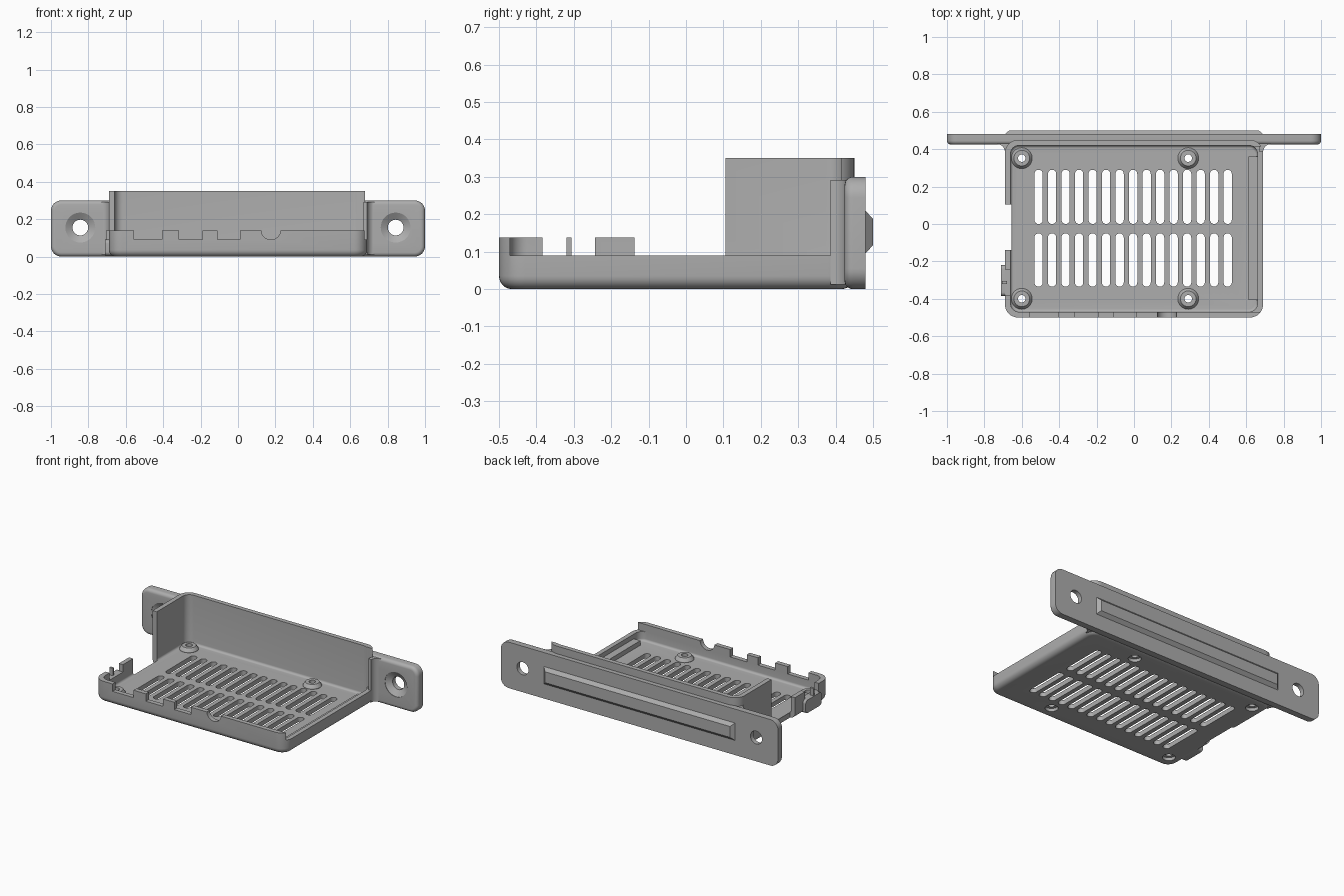
import bpy, bmesh
from math import sin, cos, pi, radians
from mathutils import Vector

if "Cube" in bpy.data.objects:
    bpy.data.objects.remove(bpy.data.objects["Cube"], do_unlink=True)

GREY = (0.42, 0.42, 0.42, 1)
mat = bpy.data.materials.new("plain_grey")
mat.use_nodes = True
mat.diffuse_color = GREY
mat.node_tree.nodes["Principled BSDF"].inputs["Base Color"].default_value = GREY


def rrect(u0, u1, v0, v1, r, n=8):
    """Rounded rectangle outline, counter-clockwise."""
    corners = [(u1 - r, v1 - r), (u0 + r, v1 - r), (u0 + r, v0 + r), (u1 - r, v0 + r)]
    pts = []
    for k, (cu, cv) in enumerate(corners):
        for i in range(n + 1):
            a = pi / 2 * (k + i / n)
            p = Vector((cu + r * cos(a), cv + r * sin(a)))
            if not pts or (p - pts[-1]).length > 1e-5:
                pts.append(p)
    if (pts[0] - pts[-1]).length < 1e-5:
        pts.pop()
    return pts


def circle(u, v, r):
    return rrect(u - r, u + r, v - r, v + r, r)


def rect(u0, u1, v0, v1):
    return [(u0, v0), (u1, v0), (u1, v1), (u0, v1)]


def place(p, w, axis):
    u, v = p
    return {"x": (w, u, v), "y": (u, w, v), "z": (u, v, w)}[axis]


def stack(layers, axis="z"):
    """A solid is a list of (outline, depth) layers along an axis."""
    return [[place(p, w, axis) for p in outline] for outline, w in layers]


def prism(outline, a, b, axis="z"):
    return stack([(outline, a), (outline, b)], axis)


def box(x0, x1, y0, y1, z0, z1):
    return prism(rect(x0, x1, y0, y1), z0, z1)


def make(name, solids):
    bm = bmesh.new()
    for loops in solids:
        rings = [[bm.verts.new(p) for p in loop] for loop in loops]
        n = len(rings[0])
        for lo, hi in zip(rings, rings[1:]):
            for i in range(n):
                j = (i + 1) % n
                bm.faces.new((lo[i], lo[j], hi[j], hi[i]))
        bm.faces.new(rings[0][::-1])
        bm.faces.new(rings[-1])
    bmesh.ops.recalc_face_normals(bm, faces=bm.faces[:])
    me = bpy.data.meshes.new(name)
    bm.to_mesh(me)
    bm.free()
    me.materials.append(mat)
    ob = bpy.data.objects.new(name, me)
    bpy.context.collection.objects.link(ob)
    return ob


def cut(ob, solids):
    """Subtract separate solids from an object and discard the cutter."""
    cutter = make("cutter", solids)
    cutter.hide_render = True
    mod = ob.modifiers.new("cut", "BOOLEAN")
    mod.operation, mod.solver, mod.object = "DIFFERENCE", "EXACT", cutter
    bpy.context.view_layer.objects.active = ob
    bpy.ops.object.modifier_apply(modifier=mod.name)
    bpy.data.objects.remove(cutter, do_unlink=True)


def rounded_layers(x0, x1, v0, v1, r, fillet, start, end, steps=6):
    """Layers of a rounded block whose start edge is filleted."""
    sign = 1 if end > start else -1
    out = []
    for i in range(steps + 1):
        a = pi / 2 * i / steps
        d = fillet * (1 - sin(a))
        w = start + sign * fillet * (1 - cos(a))
        out.append((rrect(x0 + d, x1 - d, v0 + d, v1 - d, r - d), w))
    return out + [(out[-1][0], end)]


# Tray shell with tall rear wall
tray = make("tray", [stack(rounded_layers(-0.69, 0.69, -0.5, 0.45, 0.07, 0.035, 0, 0.35))])
cut(tray, [stack(rounded_layers(-0.66, 0.66, -0.47, 0.42, 0.045, 0.015, 0.03, 0.4))])
cut(tray, [box(-1, 1, -1, 0.105, 0.138, 0.5)])

# Lowered left wall and open bay in the right wall
cut(tray, [box(0.6, 1, -0.47, 0.415, 0.09, 0.5)])
cut(tray, [box(-1, -0.655, -0.138, 0.105, -0.1, 0.5)])

# Connector notches in the front and side walls
notches = [box(a, b, -0.6, -0.455, 0.09, 0.3)
           for a, b in ((-0.555, -0.405), (-0.315, -0.19), (-0.11, 0.01))]
notches.append(prism(circle(0.176, 0.142, 0.052), -0.6, -0.455, "y"))
notches.append(box(-0.8, -0.64, -0.383, -0.243, 0.09, 0.3))
cut(tray, notches)

# Two rows of ventilation slots
slots = []
for i in range(15):
    x = -0.51 + 0.0722 * i
    for y0, y1 in ((0.0, 0.29), (-0.335, -0.05)):
        slots.append(prism(rrect(x - 0.022, x + 0.022, y0, y1, 0.022), -0.1, 0.06))
cut(tray, slots)

# Screw standoffs with through holes and recesses underneath
spots = [(x, y) for x in (-0.6, 0.29) for y in (-0.4, 0.352)]
parts = [tray]
screw_holes = [stack([(circle(x, y, 0.038), -0.1), (circle(x, y, 0.038), 0.02),
                      (circle(x, y, 0.02), 0.0201), (circle(x, y, 0.02), 0.2)])
               for x, y in spots]
cut(tray, screw_holes)
standoffs = make("standoffs", [
    stack([(circle(x, y, 0.056), 0.022), (circle(x, y, 0.056), 0.035),
           (circle(x, y, 0.046), 0.05), (circle(x, y, 0.042), 0.055)]) for x, y in spots])
cut(standoffs, screw_holes)
parts.append(standoffs)

# Ledge inside the left wall
parts.append(make("inner_ledge", [box(0.613, 0.665, -0.405, 0.36, 0.02, 0.06)]))

# Card slot housing and its thin post on the right wall
parts.append(make("slot_housing", [
    prism(rrect(-0.385, -0.22, 0.005, 0.09, 0.02), -0.71, -0.665, "x")]))
parts.append(make("slot_post", [box(-0.705, -0.68, -0.32, -0.306, 0.07, 0.138)]))

# Rear mounting plate with countersunk holes
plate = make("mounting_plate", [
    stack(rounded_layers(-1, 1, 0, 0.3, 0.055, 0.022, 0.424, 0.48), "y")])
cut(plate, [stack([(circle(s * 0.843, 0.155, 0.08), 0.4), (circle(s * 0.843, 0.155, 0.08), 0.427),
                   (circle(s * 0.843, 0.155, 0.042), 0.45),
                   (circle(s * 0.843, 0.155, 0.042), 0.6)], "y") for s in (-1, 1)])
parts.append(plate)

# Concave gussets between tray and plate
gussets = []
for s in (-1, 1):
    arc = [(0.73 - 0.04 * cos(a), 0.386 + 0.04 * sin(a))
           for a in (pi / 2 * i / 6 for i in range(7))]
    outline = [(s * x, y) for x, y in [(0.67, 0.386)] + arc + [(0.73, 0.44), (0.67, 0.44)]]
    gussets.append(prism(outline, 0.012, 0.292))
parts.append(make("gussets", gussets))

# Chamfered rail on the back of the plate
parts.append(make("rear_rail", [stack([
    (rect(-0.69, 0.69, 0.095, 0.21), 0.47), (rect(-0.69, 0.69, 0.095, 0.21), 0.479),
    (rect(-0.668, 0.668, 0.117, 0.188), 0.5)], "y")]))

# Smooth curved faces, keep edges sharp
bpy.ops.object.select_all(action="DESELECT")
for ob in parts:
    ob.select_set(True)
bpy.context.view_layer.objects.active = tray
bpy.ops.object.shade_smooth_by_angle(angle=radians(30))
